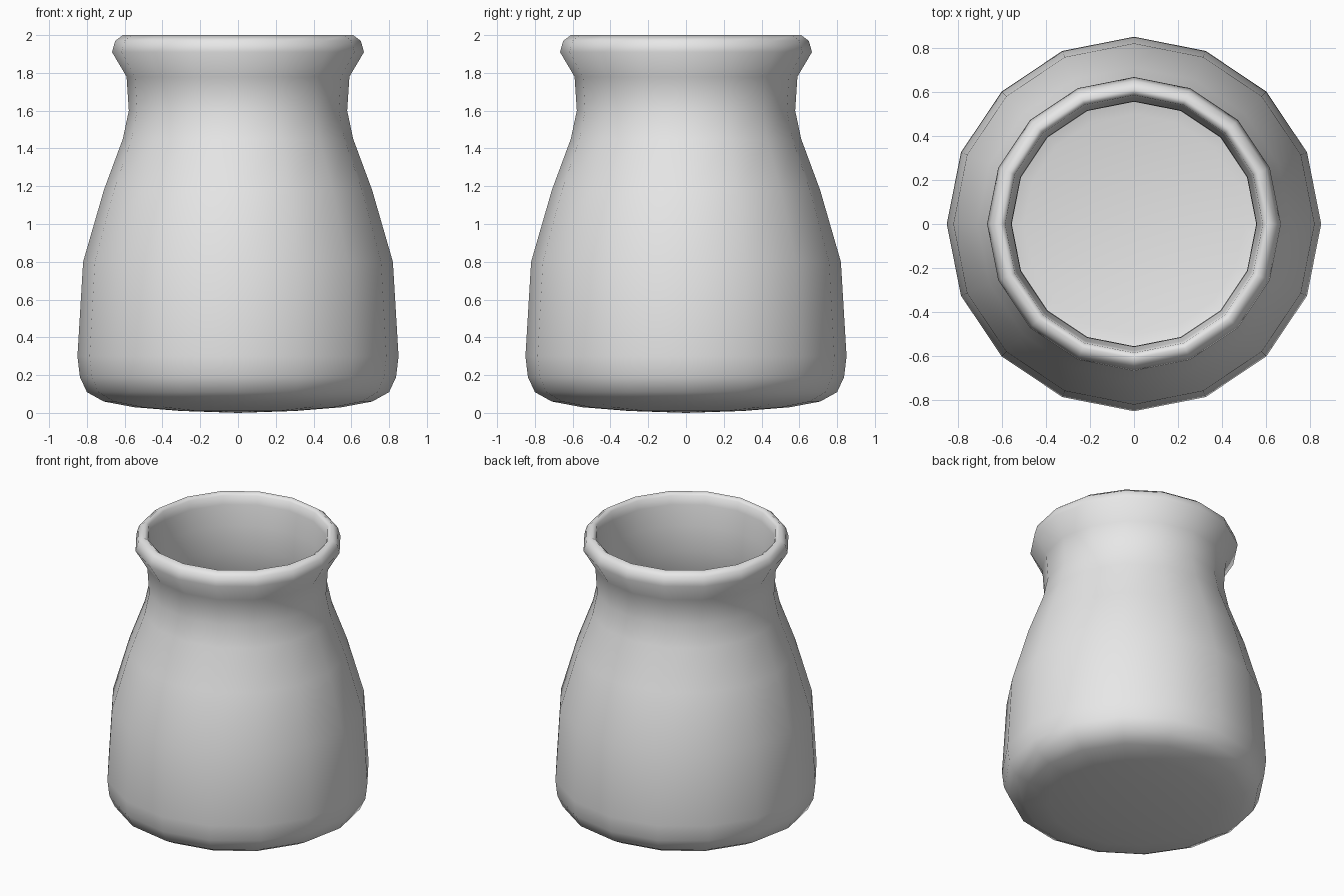
import bpy
import bmesh
from math import tau

cube = bpy.data.objects.get("Cube")
if cube:
    bpy.data.objects.remove(cube, do_unlink=True)

# Plain grey clay
clay = bpy.data.materials.new("grey clay")
clay.use_nodes = True
grey = (0.8, 0.8, 0.8, 1)
clay.diffuse_color = grey
clay.node_tree.nodes["Principled BSDF"].inputs["Base Color"].default_value = grey

# Half profile (radius, height): underside, belly, neck and rolled rim
outside = [(0, 0), (0.3, 0.01), (0.55, 0.03), (0.71, 0.06), (0.8, 0.11),
           (0.837, 0.19), (0.85, 0.3), (0.82, 0.8), (0.71, 1.18),
           (0.61, 1.45), (0.578, 1.6), (0.59, 1.78), (0.667, 1.91),
           (0.65, 1.97), (0.61, 2)]
# Hollow: inner lip, neck, belly and floor
inside = [(0.585, 1.98), (0.575, 1.92), (0.557, 1.78), (0.555, 1.6),
          (0.585, 1.45), (0.68, 1.18), (0.79, 0.8), (0.82, 0.3),
          (0.76, 0.14), (0.5, 0.08), (0, 0.07)]


def lathe(name, profile, sides):
    """Spin a half profile around z into a closed low-poly body."""
    bm = bmesh.new()
    verts = [bm.verts.new((r, 0, z)) for r, z in profile]
    edges = [bm.edges.new(pair) for pair in zip(verts, verts[1:])]
    bmesh.ops.spin(bm, geom=verts + edges, cent=(0, 0, 0), axis=(0, 0, 1),
                   angle=tau, steps=sides, use_duplicate=False)
    bmesh.ops.remove_doubles(bm, verts=bm.verts[:], dist=0.0005)
    bmesh.ops.recalc_face_normals(bm, faces=bm.faces[:])
    mesh = bpy.data.meshes.new(name)
    bm.to_mesh(mesh)
    bm.free()
    mesh.materials.append(clay)
    mesh.shade_smooth()
    obj = bpy.data.objects.new(name, mesh)
    bpy.context.collection.objects.link(obj)
    return obj


lathe("pot", outside + inside, 16)
